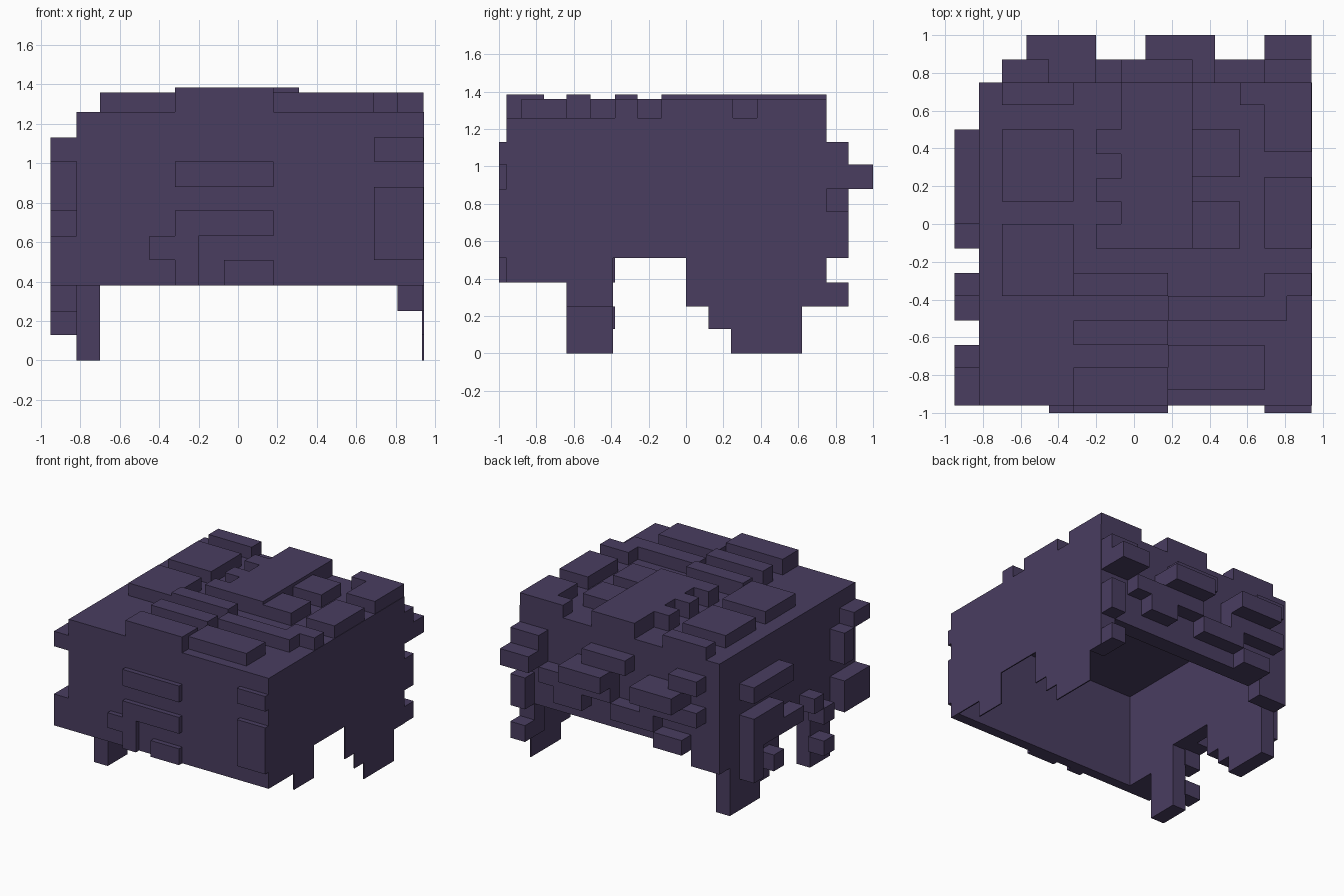
import bpy, bmesh

plum = bpy.data.materials.new("dark_plum")
plum.diffuse_color = (0.067, 0.047, 0.118, 1)


def finish(bm, name):
    bmesh.ops.recalc_face_normals(bm, faces=bm.faces)
    mesh = bpy.data.meshes.new(name)
    bm.to_mesh(mesh)
    bm.free()
    mesh.materials.append(plum)
    obj = bpy.data.objects.new(name, mesh)
    bpy.context.collection.objects.link(obj)
    return obj


def blocks(name, boxes):
    """One object from boxes given as x0, x1, y0, y1, z0, z1."""
    bm = bmesh.new()
    for x0, x1, y0, y1, z0, z1 in boxes:
        made = bmesh.ops.create_cube(bm, size=1)["verts"]
        for v in made:
            v.co.x = x1 if v.co.x > 0 else x0
            v.co.y = y1 if v.co.y > 0 else y0
            v.co.z = z1 if v.co.z > 0 else z0
    return finish(bm, name)


def side_wall(name, x0, x1, front_leg_z):
    """Side panel with two stepped legs, extruded along x."""
    profile = [(-.96, .38), (-.64, .38), (-.64, front_leg_z), (-.39, front_leg_z),
               (-.39, .51), (0, .51), (0, .25), (.12, .25), (.12, .13),
               (.24, .13), (.24, 0), (.62, 0), (.62, .25), (.75, .25),
               (.75, 1.26), (-.96, 1.26)]
    if x0 < 0:  # the left corner is cut back higher up
        profile[12:14] = [(.62, .38), (.75, .38)]
    bm = bmesh.new()
    face = bm.faces.new([bm.verts.new((x0, y, z)) for y, z in profile])
    ext = bmesh.ops.extrude_face_region(bm, geom=[face])
    for g in ext["geom"]:
        if isinstance(g, bmesh.types.BMVert):
            g.co.x = x1
    return finish(bm, name)


# Hollow shell
side_wall("left_wall", -.82, -.70, 0)
side_wall("right_wall", .934, .943, .25)
blocks("front_wall", [(-.70, .934, -.96, -.88, .38, 1.26)])
blocks("roof", [(-.70, .934, -.88, .75, 1.13, 1.26)])
blocks("back_wall", [(-.70, .934, .62, .75, .51, 1.13),
                     (-.70, -.57, .62, .75, .38, .51),
                     (.81, .934, .62, .75, .25, .51)])

# Raised slabs on the roof: x0, x1, y0, y1
low_slabs = [(-.70, -.32, .12, .50), (-.70, -.32, .63, .75),
             (.69, .94, .38, .75), (.56, .69, .63, .75),
             (.69, .94, -.13, .25), (.31, .56, .25, .50),
             (.31, .56, -.13, .12), (-.70, -.32, -.38, 0),
             (.18, .81, -.51, -.38), (.69, .94, -.38, -.26),
             (.18, .69, -.88, -.64)]
high_slabs = [(-.07, .31, .50, .75), (-.20, .31, .37, .50),
              (-.07, .31, 0, .37), (-.20, -.07, .12, .24),
              (-.20, .31, -.13, 0), (-.32, .18, -.38, -.26),
              (-.32, .18, -.64, -.51), (-.32, .18, -.96, -.76)]
blocks("low_roof_slabs", [s + (1.25, 1.36) for s in low_slabs])
blocks("high_roof_slabs", [s + (1.25, 1.385) for s in high_slabs])

# Thin front plates: x0, x1, z0, z1
front = [(-.32, .18, .88, 1.01), (-.32, .18, .63, .76), (-.32, -.20, .38, .63),
         (-.45, -.32, .51, .63), (-.07, .18, .38, .51),
         (.69, .94, 1.01, 1.13), (.69, .94, .51, .88)]
blocks("front_plates", [(a, b, -1, -.95, c, d) for a, b, c, d in front])

# Left side blocks: y0, y1, z0, z1
left = [(0, .50, .88, 1.01), (.12, .50, .51, .76), (.38, .50, .25, .51),
        (-.13, .12, .51, .63), (.12, .25, .25, .38),
        (-.38, -.26, .51, .63), (-.51, -.38, .38, .51), (-.51, -.38, .13, .25),
        (-.96, -.76, 1.01, 1.13), (-.76, -.64, .76, 1.01),
        (-.96, -.64, .38, .63)]
blocks("left_blocks", [(-.95, -.81, a, b, c, d) for a, b, c, d in left])

# Back blocks: x0, x1, z0, z1
back = [(.69, .94, .88, 1.13), (.81, .94, .51, .76), (.81, .94, .25, .38),
        (.06, .69, .76, .88), (.31, .56, .63, .76), (-.07, .31, 1.01, 1.13),
        (-.32, .06, .63, .76), (-.70, -.20, .76, .88), (-.57, -.32, .51, .63),
        (-.70, -.45, 1.01, 1.13)]
blocks("back_blocks", [(a, b, .74, .87, c, d) for a, b, c, d in back])
blocks("back_pegs", [(a, b, .74, 1, .88, 1.01)
                     for a, b in ((-.57, -.20), (.06, .43), (.69, .94))])
